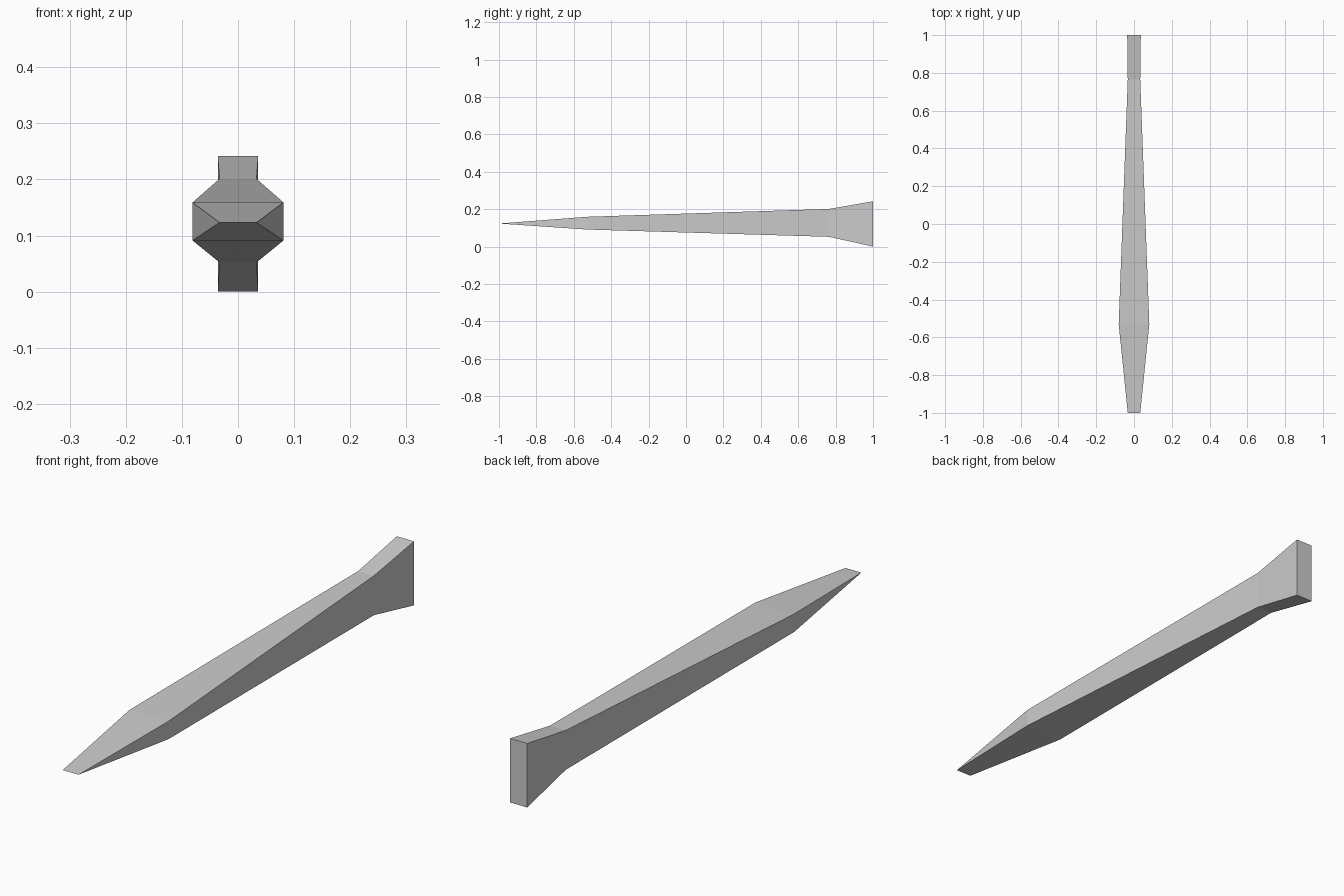
import bpy
import bmesh

# Remove the default cube
cube = bpy.data.objects.get("Cube")
if cube:
    bpy.data.objects.remove(cube, do_unlink=True)

# Plain grey metal
grey = bpy.data.materials.new("grey_metal")
grey.use_nodes = True
colour = (0.6, 0.6, 0.6, 1.0)
grey.diffuse_color = colour
grey.node_tree.nodes["Principled BSDF"].inputs["Base Color"].default_value = colour

# Rectangular stations from the blade shoulder to the flared head: y, half width, bottom, top
stations = [
    (-0.53, 0.081, 0.091, 0.159),
    (0.765, 0.033, 0.052, 0.201),
    (1.0, 0.036, 0.0, 0.242),
]

bm = bmesh.new()
rings = []
for y, w, low, high in stations:
    corners = [(-w, low), (w, low), (w, high), (-w, high)]
    rings.append([bm.verts.new((x, y, z)) for x, z in corners])

# Shaft and flared head
for a, b in zip(rings, rings[1:]):
    for i in range(4):
        j = (i + 1) % 4
        bm.faces.new((a[i], a[j], b[j], b[i]))
bm.faces.new(rings[-1])

# Chisel tip closing to a single sharp edge
left, right = [bm.verts.new((x, -1.0, 0.123)) for x in (0.033, -0.033)]
p, q, r, s = rings[0]
bm.faces.new((right, left, q, p))
bm.faces.new((left, right, s, r))
bm.faces.new((left, r, q))
bm.faces.new((right, p, s))
bmesh.ops.recalc_face_normals(bm, faces=bm.faces)

mesh = bpy.data.meshes.new("chisel_spike")
bm.to_mesh(mesh)
bm.free()
mesh.materials.append(grey)
spike = bpy.data.objects.new("chisel_spike", mesh)
bpy.context.collection.objects.link(spike)
